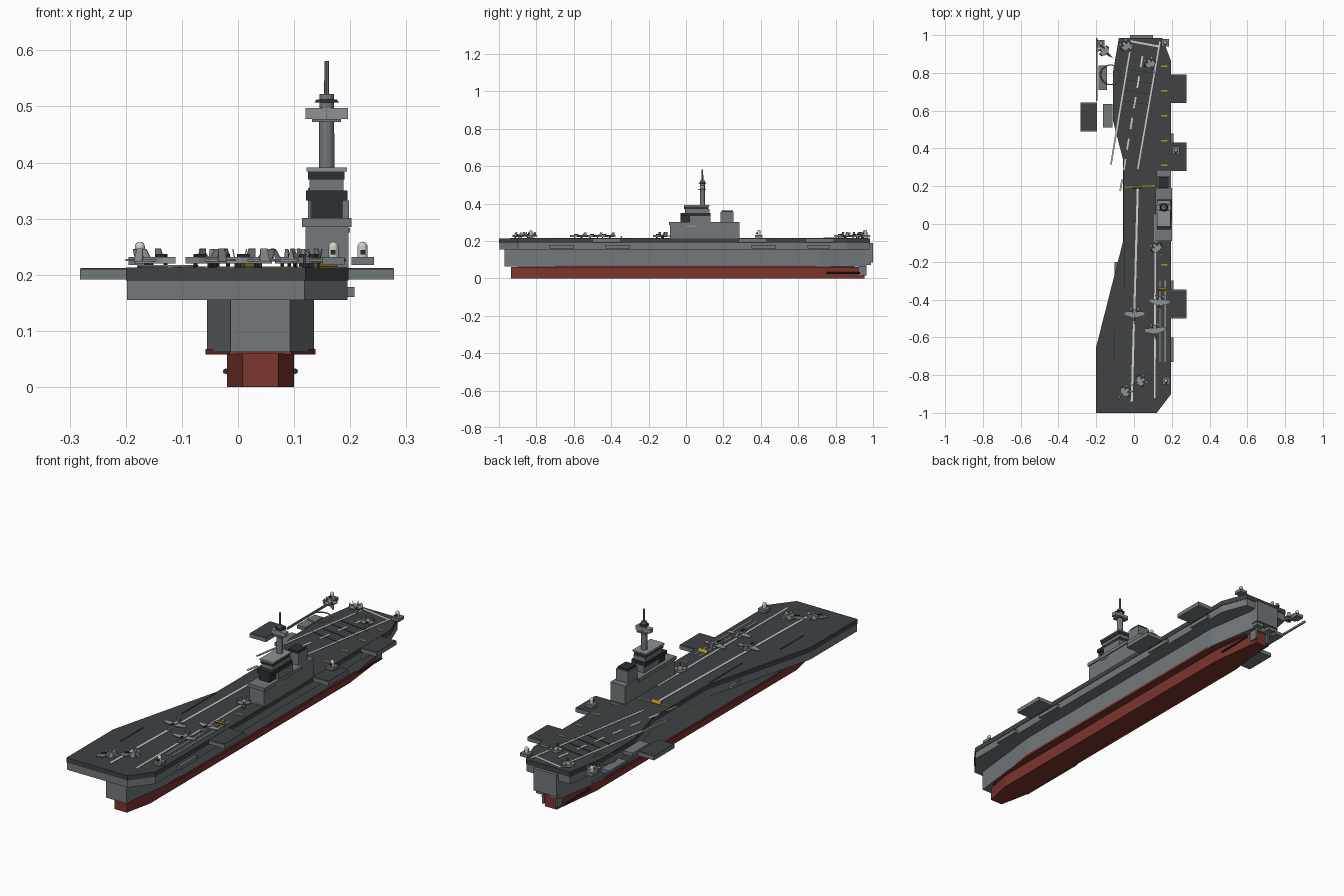
import bpy, bmesh, math
from mathutils import Matrix, Vector

if "Cube" in bpy.data.objects:
    bpy.data.objects.remove(bpy.data.objects["Cube"])

def mat(name, c):
    m = bpy.data.materials.new(name)
    m.diffuse_color = (*c, 1)
    m.use_nodes = True
    m.node_tree.nodes["Principled BSDF"].inputs["Base Color"].default_value = m.diffuse_color
    return m

HULL = mat("hull_grey", (.17, .19, .20))
LIGHT = mat("light_grey", (.27, .29, .30))
DECK = mat("deck_dark", (.05, .055, .06))
DARK = mat("glass_dark", (.025, .03, .033))
RED = mat("antifoul_red", (.2, .035, .027))
WHITE = mat("marking_white", (.65, .65, .6))
YELLOW = mat("marking_yellow", (.45, .28, .02))
TOP = .213

def finish(name, bm, m):
    bmesh.ops.recalc_face_normals(bm, faces=bm.faces)
    me = bpy.data.meshes.new(name)
    bm.to_mesh(me)
    bm.free()
    o = bpy.data.objects.new(name, me)
    bpy.context.collection.objects.link(o)
    me.materials.append(m)
    return o

def prism(name, pts, z0, z1, m, xf=None):
    bm = bmesh.new()
    f = bm.faces.new([bm.verts.new((x, y, z0)) for x, y in pts])
    r = bmesh.ops.extrude_face_region(bm, geom=[f])
    bmesh.ops.translate(bm, vec=(0, 0, z1 - z0), verts=[v for v in r["geom"] if isinstance(v, bmesh.types.BMVert)])
    if not any(f.is_valid and all(abs(v.co.z - z0) < 1e-7 for v in f.verts) for f in bm.faces):
        bm.faces.new([v for v in bm.verts if abs(v.co.z - z0) < 1e-7][:len(pts)])
    if xf:
        bm.transform(xf)
    return finish(name, bm, m)

def box(name, x0, x1, y0, y1, z0, z1, m):
    return prism(name, [(x0, y0), (x1, y0), (x1, y1), (x0, y1)], z0, z1, m)

def strip(name, p, q, w, z0, z1, m):
    # flat bar on the deck between two points
    a, b = Vector(p), Vector(q)
    d = (b - a).normalized()
    n = Vector((-d.y, d.x)) * w / 2
    return prism(name, [a - n, b - n, b + n, a + n], z0, z1, m)

def rod(name, x, y, z0, z1, r0, r1, m, n=12):
    bm = bmesh.new()
    bmesh.ops.create_cone(bm, cap_ends=True, segments=n, radius1=r0, radius2=r1, depth=z1 - z0,
                          matrix=Matrix.Translation((x, y, (z0 + z1) / 2)))
    return finish(name, bm, m)

# hull: tapered outlines around the centreline x = 0.04
def hull_outline(half, bow, y0, y1, y2, y3, stern):
    right = [(bow, y0), (half, y1), (half, y2), (stern, y3)]
    return [(.04 + x, y) for x, y in right] + [(.04 - x, y) for x, y in reversed(right)]

prism("lower_hull", hull_outline(.06, .032, -.935, -.8, .7, .955, .03), 0, .06, RED)
prism("boot_top", hull_outline(.098, .055, -.90, -.6, .68, .90, .05), .058, .068, RED)
prism("main_hull", hull_outline(.095, .053, -.97, -.6, .715, .965, .055), .062, .157, HULL)

# flight deck and overhanging upper hull
deck = [(-.2, -1), (.12, -1), (.197, -.9), (.197, .86), (.15, .985), (-.08, .985),
        (-.112, .8), (-.112, .55), (-.055, .33), (-.055, -.08), (-.2, -.65)]
prism("upper_hull", [(.99 * x, .997 * y) for x, y in deck], .155, .192, HULL)
prism("flight_deck", deck, .19, TOP, DECK)

# stern blocks, rudders, propeller shafts
box("transom", -.02, .1, .96, 1, .085, .19, HULL)
for s in (-1, 1):
    x = .04 + s * .035
    box("stern_block", x - .02, x + .02, .955, .99, .07, .16, HULL)
    box("rudder", x - .005, x + .005, .925, .965, .015, .085, HULL)
    o = rod("propeller_shaft", 0, 0, 0, .18, .005, .005, DARK, 8)
    o.rotation_euler = (math.radians(-90), 0, 0)
    o.location = (.04 + s * .062, .75, .028)

# deck-edge lifts
for x, y in ((.193, .64), (.193, .28), (.193, -.5), (-.282, .49)):
    box("aircraft_lift", x, x + .085, y, y + .152, .192, .2105, HULL)
    box("lift_surface", x + .001, x + .084, y + .004, y + .148, .2105, TOP - .001, DECK)

# catwalks and gallery platforms
for y, l in ((-.73, .13), (-.43, .13), (.35, .13), (.65, .12)):
    box("catwalk", .19, .208, y, y + l, .160, .178, HULL)
box("port_platform_aft", -.187, -.143, .71, .84, .175, .192, HULL)
box("port_platform_fore", -.165, -.115, .51, .635, .175, .192, HULL)
box("port_catwalk", -.104, -.085, -.3, -.2, .16, .178, HULL)
box("port_boom", -.2, -.194, .65, .985, .19, .2, HULL)
bpy.ops.mesh.primitive_torus_add(major_radius=.052, minor_radius=.003, major_segments=32,
                                 minor_segments=6, location=(-.125, .79, .215))
bpy.context.object.name = "safety_ring"
bpy.context.object.data.materials.append(LIGHT)

# point-defence mounts with domes
for x, y in ((.222, .39), (.165, .96), (.17, -.83), (-.175, .955)):
    box("mount_base", x - .02, x + .02, y - .02, y + .02, TOP + .004, TOP + .019, HULL)
    rod("mount_drum", x, y, TOP + .015, .25, .009, .009, WHITE)
    bpy.ops.mesh.primitive_uv_sphere_add(segments=12, ring_count=8, radius=.009, location=(x, y, .25))
    bpy.context.object.name = "mount_dome"
    bpy.context.object.data.materials.append(WHITE)
    bpy.ops.object.shade_smooth()
    box("mount_gun", x - .004, x + .004, y - .016, y, .236, .244, DARK)

# island: stacked blocks (x0, x1, y0, y1, z0, z1)
for n, *d, m in (
        ("island_base", .12, .197, -.085, .285, TOP, .285, HULL),
        ("island_ledge", .114, .202, -.09, .19, .285, .301, HULL),
        ("island_rear", .12, .197, .19, .285, .285, .3, HULL),
        ("lower_bridge", .131, .186, -.03, .06, .3, .332, DARK),
        ("bridge_rear", .129, .198, .02, .13, .3, .332, HULL),
        ("bridge_windows", .121, .195, -.03, .13, .332, .35, DARK),
        ("upper_bridge", .127, .188, -.005, .125, .35, .37, HULL),
        ("upper_windows", .125, .19, -.01, .12, .37, .384, DARK),
        ("bridge_roof", .122, .194, -.012, .125, .384, .391, LIGHT),
        ("funnel", .125, .188, .185, .255, .3, .355, HULL),
        ("funnel_cap", .13, .183, .19, .25, .355, .364, DARK),
        ("side_hatch", .197, .2, 0, .05, .275, .283, LIGHT),
        ("radar_shelf", .132, .184, .068, .108, .472, .478, HULL),
        ("radar_panel", .12, .196, .075, .1, .478, .497, LIGHT)):
    box(n, *d, m)
rod("mast", .158, .088, .39, .522, .014, .013, HULL)
rod("mast_disc", .158, .088, .507, .512, .022, .018, DARK, 16)
rod("mast_pole", .158, .088, .52, .581, .0045, .004, HULL, 8)

# deck markings
Z1 = TOP + .002
for p, q, w, m in (
        ((-.012, -.94), (.02, .19), .011, WHITE), ((.11, -.92), (.113, .05), .009, WHITE),
        ((.138, -.73), (.138, -.3), .007, LIGHT), ((.165, -.73), (.165, -.3), .007, LIGHT),
        ((-.016, .95), (-.122, .315), .008, WHITE), ((.137, .965), (.02, .29), .008, WHITE),
        ((-.02, .968), (.13, .94), .01, WHITE),
        ((-.105, -.73), (-.105, -.56), .006, DARK), ((-.05, -.35), (-.05, -.1), .006, DARK)):
    strip("deck_line", p, q, w, TOP - .002, Z1, m)
a, b = Vector((.045, .89)), Vector((-.072, .18))
for i in range(7):
    strip("centre_dash", a.lerp(b, i / 6.5), a.lerp(b, (i + .55) / 6.5), .009, TOP - .002, Z1, WHITE)
for i in range(4):
    y = .82 - i * .055
    strip("arrest_wire", (-.04 - i * .01, y), (.12 - i * .01, y - .025), .004, TOP - .002, Z1, DARK)
for y in (.835, .705, .573, .44, .31, -.085, -.217, -.35):
    box("edge_mark", .142, .178, y - .004, y + .004, TOP - .002, Z1, YELLOW)
strip("foul_line", (-.05, .195), (.11, .203), .006, TOP - .002, Z1, YELLOW)

# blast deflectors
for x, y in ((.018, .2), (.152, -.34)):
    o = box("blast_deflector", -.024, .024, -.003, .003, 0, .016, YELLOW)
    o.location = (x, y, TOP)
    o.rotation_euler.x = math.radians(35)

# parked jets, nose towards -y before turning
def jet(x, y, deg, folded):
    xf = Matrix.Translation((x, y, TOP)) @ Matrix.Rotation(math.radians(deg), 4, 'Z')
    prism("jet_body", [(0, -.05), (.007, -.025), (.01, .035), (-.01, .035), (-.007, -.025)], .007, .019, LIGHT, xf)
    prism("jet_canopy", [(-.004, -.028), (.004, -.028), (.004, -.006), (-.004, -.006)], .019, .024, DARK, xf)
    span = .03 if folded else .056
    for s in (-1, 1):
        prism("jet_wing", [(s * .008, -.012), (s * span, .002), (s * span, .02), (s * .008, .022)], .011, .015, LIGHT, xf)
        prism("jet_tailplane", [(s * .008, .025), (s * .026, .033), (s * .026, .044), (s * .008, .04)], .012, .015, LIGHT, xf)
        fin = xf @ Matrix.Translation((s * .009, 0, .017)) @ Matrix.Rotation(math.radians(s * 12), 4, 'Y') @ Matrix.Rotation(math.radians(90), 4, 'Y')
        prism("jet_fin", [(0, .015), (-.016, .028), (-.016, .038), (0, .036)], -.001, .001, LIGHT, fin)
        if folded:
            fold = xf @ Matrix.Translation((s * .03, 0, .013)) @ Matrix.Rotation(math.radians(90 - s * 14), 4, 'Y')
            prism("jet_folded_wing", [(0, .001), (-.021, .005), (-.021, .018), (0, .02)], -.001, .001, LIGHT, fold)
        prism("jet_wheel", [(s * .009, .008), (s * .005, .008), (s * .005, .015), (s * .009, .015)], 0, .008, DARK, xf)
    prism("jet_nose_wheel", [(-.002, -.03), (.002, -.03), (.002, -.024), (-.002, -.024)], 0, .008, DARK, xf)

for args in ((.003, -.485, 0, False), (.112, -.57, 5, False), (.135, -.42, -4, False),
             (-.055, -.895, -50, True), (.025, -.835, -65, True), (.125, -.135, 35, True),
             (-.15, .91, 50, True), (-.035, .935, 40, True), (.09, .84, 25, True)):
    jet(*args)
